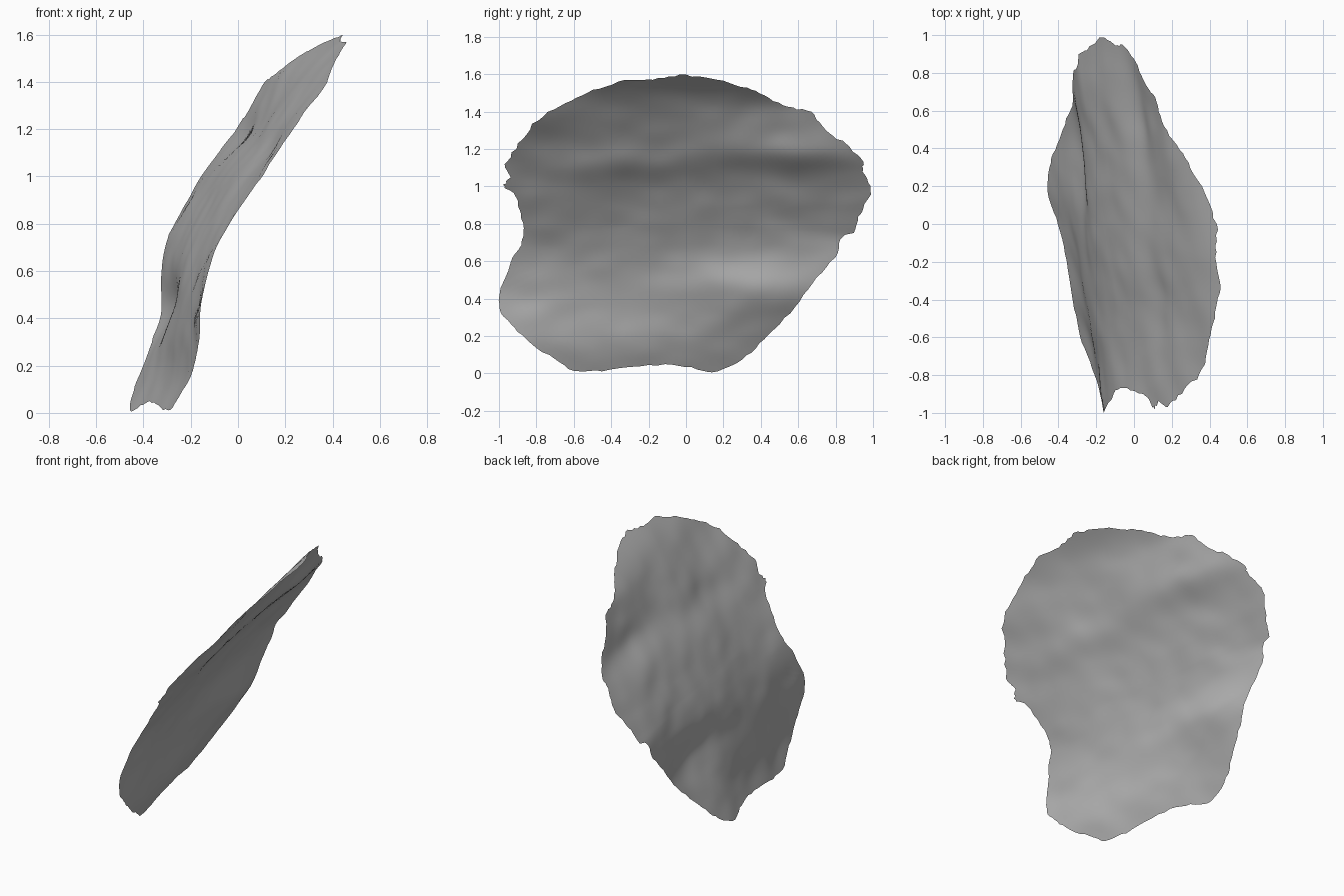
import bpy
import bmesh
import random
from math import exp
from mathutils import Vector, noise

random.seed(4)

default_cube = bpy.data.objects.get("Cube")
if default_cube:
    bpy.data.objects.remove(default_cube, do_unlink=True)

# Outline of the sheet seen from the side, as (y, z), anticlockwise
OUTLINE = [
    (-1, .42), (-.98, .3), (-.88, .2), (-.74, .09), (-.6, .01), (-.45, .01),
    (-.2, .04), (0, .03), (.14, 0), (.3, .07), (.42, .18), (.56, .32),
    (.68, .48), (.8, .62), (.84, .73), (.91, .76), (.94, .86), (1, .98),
    (.95, 1.08), (.95, 1.13), (.86, 1.23), (.75, 1.3), (.67, 1.4),
    (.55, 1.43), (.42, 1.49), (.3, 1.54), (.13, 1.58), (-.03, 1.6),
    (-.18, 1.58), (-.33, 1.57), (-.5, 1.52), (-.65, 1.45), (-.8, 1.36),
    (-.9, 1.23), (-.97, 1.12), (-.95, 1.05), (-.98, 1), (-.92, .95),
    (-.88, .8), (-.88, .7), (-.93, .62)]

# Leaning profile: height, x at the middle, slope of x along y
PROFILE = [
    (0, -.42, -.22), (.2, -.33, -.17), (.4, -.287, -.12), (.6, -.24, -.117),
    (.8, -.157, -.13), (1, -.04, -.13), (1.2, .105, -.125),
    (1.4, .234, -.18), (1.5, .306, -.21), (1.6, .44, -.15)]

# Broad swellings: y, z, height, spread along y, spread along z
SWELLINGS = [
    (.42, .42, .05, .22, .1), (.6, 1.18, .025, .16, .06),
    (-.35, 1.12, .018, .25, .06), (-.6, 1, .025, .22, .25),
    (.25, 1.2, .014, .12, .07)]


def smooth_loop(points, steps):
    """Closed curve passing through every point."""
    pts = [Vector(p) for p in points]
    count = len(pts)
    result = []
    for i in range(count):
        a, b, c, d = (pts[(i + k) % count] for k in (-1, 0, 1, 2))
        for s in range(steps):
            t = s / steps
            result.append(b + (c - a) * t / 2
                          + (a - b * 2.5 + c * 2 - d / 2) * t * t
                          + (b * 3 - a - c * 3 + d) * t ** 3 / 2)
    return result


def raw_profile(y, z):
    """Straight interpolation between neighbouring profile rows."""
    i = 0
    while i < len(PROFILE) - 2 and z > PROFILE[i + 1][0]:
        i += 1
    low, high = PROFILE[i], PROFILE[i + 1]
    t = (z - low[0]) / (high[0] - low[0])
    middle = low[1] + (high[1] - low[1]) * t
    slope = low[2] + (high[2] - low[2]) * t
    return middle + slope * y


def sheet_x(y, z):
    """Softened lean, plus swellings and fine wrinkles along the sheet."""
    x = sum(raw_profile(y, z + k * .02) for k in range(-4, 5)) / 9
    for cy, cz, height, wide, tall in SWELLINGS:
        x += height * exp(-(((y - cy) / wide) ** 2 + ((z - cz) / tall) ** 2) / 2)
    x += .012 * noise.noise(Vector((y * 2.5 + z, z * 5, 7)))
    x += .005 * noise.noise(Vector((y * 6, z * 9, 3)))
    return x


def make_material(name, colour):
    mat = bpy.data.materials.new(name)
    mat.use_nodes = True
    mat.diffuse_color = colour
    for node in mat.node_tree.nodes:
        if node.type == "BSDF_PRINCIPLED":
            node.inputs["Base Color"].default_value = colour
    return mat


# Ragged rim: small random nicks cut into the smooth outline
centre = Vector((0, .8))
rim = smooth_loop(OUTLINE, 5)
nicks = [1 - random.random() * .014 for _ in rim]
RINGS = 36

bm = bmesh.new()
hub = bm.verts.new((sheet_x(*centre), *centre))
rings = []
for r in range(1, RINGS + 1):
    t = r / RINGS
    ring = []
    for point, nick in zip(rim, nicks):
        reach = t * (1 + (nick - 1) * t ** 12)
        y, z = centre + (point - centre) * reach
        ring.append(bm.verts.new((sheet_x(y, z), y, z)))
    rings.append(ring)

# Join the rings into one open sheet
size = len(rim)
for i in range(size):
    j = (i + 1) % size
    bm.faces.new((hub, rings[0][i], rings[0][j]))
    for inner, outer in zip(rings, rings[1:]):
        bm.faces.new((inner[i], outer[i], outer[j], inner[j]))
for face in bm.faces:
    face.smooth = True

mesh = bpy.data.meshes.new("curved_sheet")
bm.to_mesh(mesh)
bm.free()
mesh.materials.append(make_material("plain_grey", (.45, .45, .45, 1)))
sheet = bpy.data.objects.new("curved_sheet", mesh)
bpy.context.collection.objects.link(sheet)
